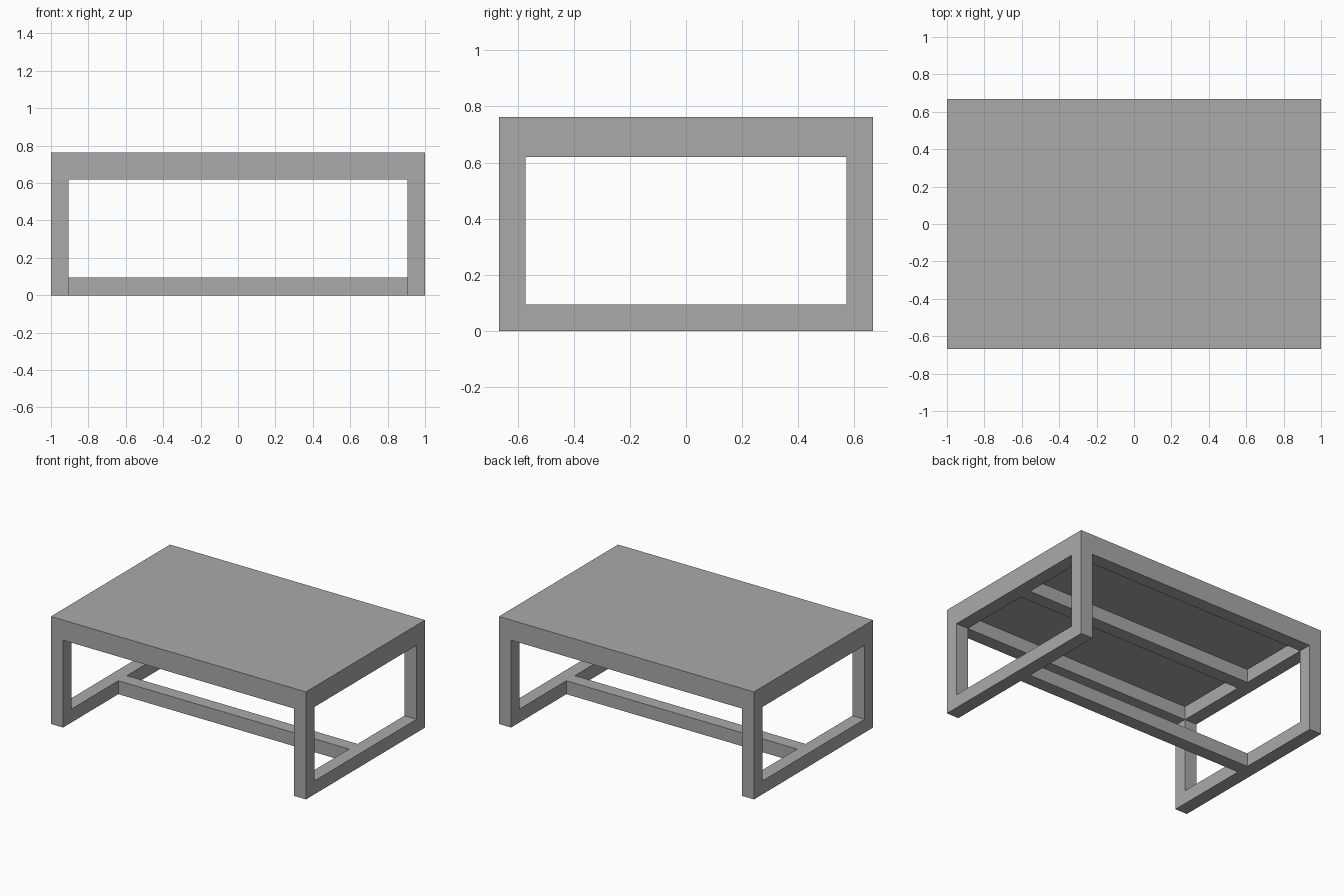
import bpy

# Remove the default cube
cube = bpy.data.objects.get("Cube")
if cube:
    bpy.data.objects.remove(cube, do_unlink=True)

# Overall sizes
HX, HY, TOP = 1.0, 0.667, 0.762
BAR = 0.095                 # square bar thickness
SLAB = 0.048                # table top thickness
UNDER = TOP - SLAB          # underside of the top
RAIL = UNDER - BAR          # underside of the upper rails
IX, IY = HX - BAR, HY - BAR

grey = bpy.data.materials.new("plain_grey")
grey.use_nodes = True
COLOUR = (0.4, 0.4, 0.4, 1)
grey.diffuse_color = COLOUR
grey.node_tree.nodes["Principled BSDF"].inputs["Base Color"].default_value = COLOUR


def box(name, low, high):
    """Flat-sided box between two corners."""
    bpy.ops.mesh.primitive_cube_add(size=1)
    ob = bpy.context.object
    ob.name = ob.data.name = name
    for v in ob.data.vertices:
        v.co = [h if c > 0 else l for c, l, h in zip(v.co, low, high)]
    ob.data.materials.append(grey)
    return ob


# Table top
box("table_top", (-HX, -HY, UNDER), (HX, HY, TOP))

# End frames: two legs, a floor bar and an upper bar on each side
for side, x0, x1 in (("right", -HX, -IX), ("left", IX, HX)):
    box(side + "_front_leg", (x0, -HY, 0), (x1, -IY, UNDER))
    box(side + "_back_leg", (x0, IY, 0), (x1, HY, UNDER))
    box(side + "_floor_bar", (x0, -IY, 0), (x1, IY, BAR))
    box(side + "_upper_bar", (x0, -IY, RAIL), (x1, IY, UNDER))

# Long rails under the top
for name, y in (("front_rail", -HY), ("middle_rail", -BAR / 2), ("back_rail", IY)):
    box(name, (-IX, y, RAIL), (IX, y + BAR, UNDER))

# Low stretcher joining the end frames
box("stretcher", (-IX, -BAR / 2, 0), (IX, BAR / 2, BAR))
